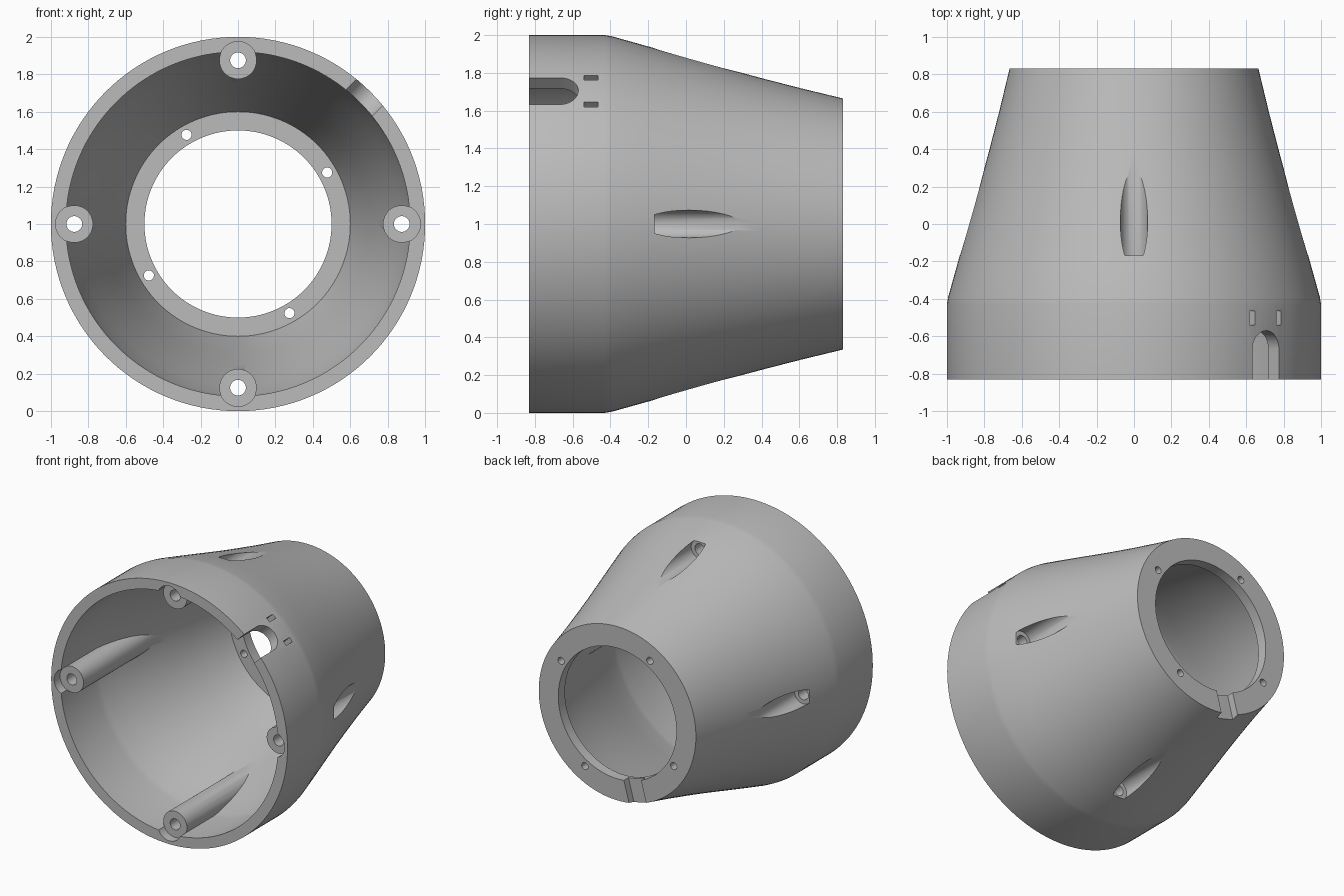
import bpy, bmesh, math
from mathutils import Matrix, Vector

if "Cube" in bpy.data.objects:
    bpy.data.objects.remove(bpy.data.objects["Cube"])

FRONT, BACK = -0.83, 0.83
AXIS = Matrix.Translation((0, 0, 1))          # housing axis runs along y at z = 1

grey = bpy.data.materials.new("plain grey")
grey.diffuse_color = (0.5, 0.5, 0.5, 1)
grey.use_nodes = True
grey.node_tree.nodes["Principled BSDF"].inputs["Base Color"].default_value = grey.diffuse_color


def finish(name, bm):
    bmesh.ops.recalc_face_normals(bm, faces=bm.faces)
    me = bpy.data.meshes.new(name)
    bm.to_mesh(me)
    bm.free()
    me.materials.append(grey)
    ob = bpy.data.objects.new(name, me)
    bpy.context.collection.objects.link(ob)
    return ob


def revolve(name, profile, n=128):
    """Closed solid turned about the housing axis from (radius, y) points."""
    bm = bmesh.new()
    rings = []
    for r, y in profile:
        rings.append([bm.verts.new((r * math.cos(2 * math.pi * i / n), y,
                                    1 + r * math.sin(2 * math.pi * i / n))) for i in range(n)])
    for a, b in zip(rings, rings[1:]):
        for i in range(n):
            j = (i + 1) % n
            bm.faces.new((a[i], a[j], b[j], b[i]))
    bm.faces.new(rings[0])
    bm.faces.new(rings[-1])
    return finish(name, bm)


def rod(name, radius, y0, y1, dist, angle, n=32):
    """Cylinder parallel to the axis, at a distance and angle from it."""
    bm = bmesh.new()
    a = math.radians(angle)
    m = (Matrix.Translation((dist * math.cos(a), (y0 + y1) / 2, 1 + dist * math.sin(a)))
         @ Matrix.Rotation(math.pi / 2, 4, 'X'))
    bmesh.ops.create_cone(bm, cap_ends=True, segments=n, radius1=radius, radius2=radius,
                          depth=y1 - y0, matrix=m)
    return finish(name, bm)


def radial_prism(name, outline, r0, r1, angle):
    """Outline of (tangent, y) points extruded outward between two radii."""
    a = math.radians(angle)
    out = Vector((math.cos(a), 0, math.sin(a)))
    tan = Vector((-math.sin(a), 0, math.cos(a)))
    bm = bmesh.new()
    lo, hi = [[bm.verts.new(AXIS @ (out * r + tan * t + Vector((0, y, 0)))) for t, y in outline]
              for r in (r0, r1)]
    bm.faces.new(lo)
    bm.faces.new(hi)
    k = len(outline)
    for i in range(k):
        j = (i + 1) % k
        bm.faces.new((lo[i], lo[j], hi[j], hi[i]))
    return finish(name, bm)


def rect(t0, t1, y0, y1):
    return [(t0, y0), (t1, y0), (t1, y1), (t0, y1)]


def cut(target, cutter):
    mod = target.modifiers.new("cut", 'BOOLEAN')
    mod.operation = 'DIFFERENCE'
    mod.solver = 'EXACT'
    mod.object = cutter
    bpy.context.view_layer.objects.active = target
    bpy.ops.object.modifier_apply(modifier=mod.name)
    bpy.data.objects.remove(cutter, do_unlink=True)


# Outer body: straight collar, then a gently curved taper
housing = revolve("housing", [(1, FRONT), (1, -0.43), (0.993, -0.39), (0.94, -0.2), (0.883, 0),
                              (0.826, 0.2), (0.772, 0.4), (0.718, 0.61), (0.665, BACK)])

# Cavity, with the four screw posts left standing in it
cavity = revolve("cavity", [(0.92, FRONT - 0.1), (0.92, -0.43), (0.912, -0.38), (0.862, -0.2),
                            (0.806, 0), (0.75, 0.2), (0.698, 0.4), (0.648, 0.59), (0.6, 0.75)])
for k in range(4):
    cut(cavity, rod("post", 0.1, -0.76, 0.5, 0.875, 90 * k, 48))
cut(housing, cavity)

# Rear opening
cut(housing, rod("rear_opening", 0.5, 0.6, 1.0, 0, 0, 128))

for k in range(4):
    a = 90 * k
    # Post recess in the rim, screw hole and outside screw channel
    cut(housing, rod("rim_recess", 0.1, -0.95, -0.76, 0.875, a, 48))
    cut(housing, rod("screw_hole", 0.042, -0.9, -0.1, 0.875, a))
    cut(housing, rod("screw_channel", 0.073, -0.167, 0.6, 0.875, a, 48))
    # Small holes in the rear ring
    cut(housing, rod("ring_hole", 0.027, 0.65, 0.95, 0.55, a + 30, 24))

# Round-ended cable slot in the collar, with two tie slits behind it
slot = [(-0.1, -0.95), (0.1, -0.95)]
slot += [(0.1 * math.cos(math.pi * i / 20), -0.67 + 0.1 * math.sin(math.pi * i / 20))
         for i in range(21)]
cut(housing, radial_prism("cable_slot", slot, 0.8, 1.1, 45))
for s in (-0.1, 0.1):
    cut(housing, radial_prism("tie_slit", rect(s - 0.018, s + 0.018, -0.54, -0.465), 0.8, 1.1, 45))

# Shallow notch across the rear ring
cut(housing, radial_prism("rear_notch", rect(-0.075, 0.075, 0.775, 0.95), 0.45, 0.75, 255))

# Smooth turned surfaces, crisp cut edges
bpy.ops.object.select_all(action='DESELECT')
housing.select_set(True)
bpy.context.view_layer.objects.active = housing
bpy.ops.object.shade_smooth_by_angle(angle=math.radians(30))
